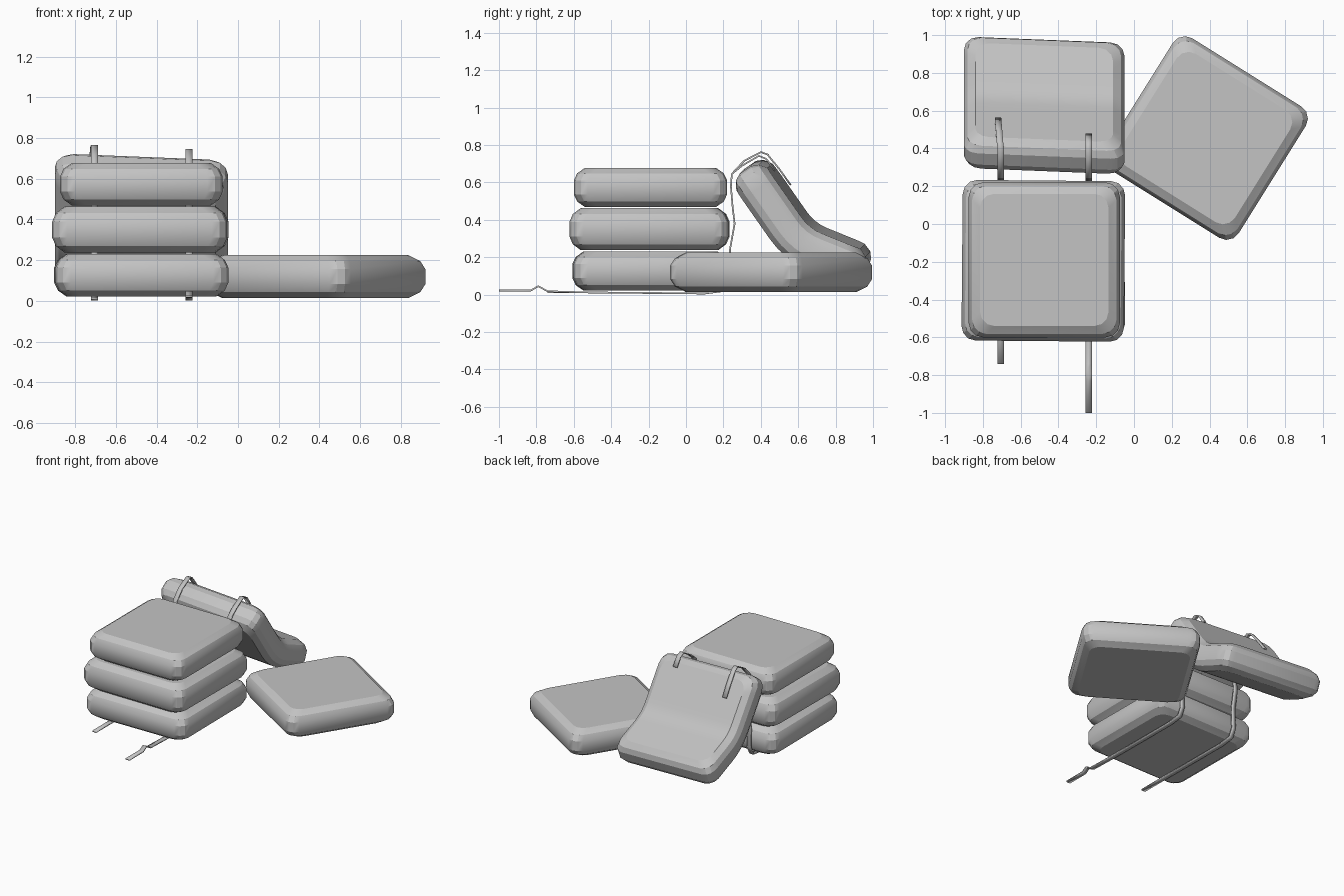
import bpy, bmesh, math
from mathutils import Matrix, Vector

cube = bpy.data.objects.get("Cube")
if cube:
    bpy.data.objects.remove(cube, do_unlink=True)

fabric = bpy.data.materials.new("grey_fabric")
fabric.use_nodes = True
GREY = (0.55, 0.55, 0.55, 1)
fabric.diffuse_color = GREY
fabric.node_tree.nodes["Principled BSDF"].inputs["Base Color"].default_value = GREY


def finish(name, bm):
    """Turn a bmesh into a smooth-shaded object."""
    bmesh.ops.recalc_face_normals(bm, faces=bm.faces)
    mesh = bpy.data.meshes.new(name)
    bm.to_mesh(mesh)
    bm.free()
    mesh.materials.append(fabric)
    obj = bpy.data.objects.new(name, mesh)
    bpy.context.collection.objects.link(obj)
    bpy.ops.object.select_all(action='DESELECT')
    obj.select_set(True)
    bpy.context.view_layer.objects.active = obj
    bpy.ops.object.shade_smooth_by_angle(angle=math.radians(25))
    return obj


# Soft edge of a cushion: (inset from side, fraction of half height)
EDGE = [(0.06, -1), (0.018, -0.72), (0, -0.35), (0, 0.35), (0.018, 0.72), (0.06, 1)]


def cushion_mesh(width, depth, height, radius=0.075, cuts=0):
    """Rounded square outlines lofted through the edge profile, capped flat."""
    bm = bmesh.new()
    rings = []
    for inset, level in EDGE:
        ring = []
        for corner, (sx, sy) in enumerate([(1, 1), (-1, 1), (-1, -1), (1, -1)]):
            cx = sx * (width / 2 - inset - radius)
            cy = sy * (depth / 2 - inset - radius)
            for step in range(4):
                a = math.pi / 2 * (corner + step / 3)
                ring.append(bm.verts.new((cx + radius * math.cos(a),
                                          cy + radius * math.sin(a),
                                          level * height / 2)))
        rings.append(ring)
    for low, high in zip(rings, rings[1:]):
        for i in range(len(low)):
            j = (i + 1) % len(low)
            bm.faces.new((low[i], low[j], high[j], high[i]))
    bm.faces.new(rings[0])
    bm.faces.new(rings[-1])
    # Cross cuts let the cushion bend
    for i in range(cuts):
        y = depth * 0.78 * ((i + 0.5) / cuts - 0.5)
        bmesh.ops.bisect_plane(bm, geom=bm.verts[:] + bm.edges[:] + bm.faces[:],
                               plane_co=(0, y, 0), plane_no=(0, 1, 0))
    return bm


def flat_cushion(name, size, centre, turn=0.0):
    bm = cushion_mesh(*size)
    place = Matrix.Translation(centre) @ Matrix.Rotation(math.radians(turn), 4, 'Z')
    bmesh.ops.transform(bm, matrix=place, verts=bm.verts)
    return finish(name, bm)


# Stack of three cushions and one lying beside it
flat_cushion("bottom_cushion", (0.85, 0.83, 0.21), (-0.475, -0.19, 0.126), 0.5)
flat_cushion("middle_cushion", (0.86, 0.85, 0.225), (-0.48, -0.195, 0.35), -0.5)
flat_cushion("top_cushion", (0.80, 0.82, 0.21), (-0.475, -0.19, 0.573))
flat_cushion("floor_cushion", (0.83, 0.82, 0.21), (0.38, 0.455, 0.119), -32)

# Cushion slumped against the back of the stack
LENGTH = 0.86


def slope(s):
    t = min(max((s - 0.38) / 0.2, 0), 1)
    return math.radians(-55 + 33 * t)


def slump(co):
    s = co.y + LENGTH / 2
    y, z, steps = 0.33, 0.68, 40
    for i in range(steps):
        a = slope(s * (i + 0.5) / steps)
        y += math.cos(a) * s / steps
        z += math.sin(a) * s / steps
    a = slope(s)
    y -= math.sin(a) * co.z
    z += math.cos(a) * co.z
    return Vector((co.x - 0.475, y - 0.04 * co.x, z - 0.04 * co.x))


bm = cushion_mesh(0.85, LENGTH, 0.205, cuts=13)
for v in bm.verts:
    v.co = slump(v.co)
finish("leaning_cushion", bm)


def strap(name, x, path, width=0.034, drift=0.0):
    """Thin ribbon following a (y, z) path, wandering sideways at its end."""
    bm = bmesh.new()
    rows = []
    for i, (y, z) in enumerate(path):
        cx = x + drift * max(0, i - len(path) + 4)
        rows.append([bm.verts.new((cx + side * width / 2, y, z)) for side in (-1, 1)])
    for a, b in zip(rows, rows[1:]):
        bm.faces.new((a[0], a[1], b[1], b[0]))
    obj = finish(name, bm)
    solid = obj.modifiers.new("thickness", 'SOLIDIFY')
    solid.thickness = 0.009
    solid.offset = 0


# Straps run under the stack, up its back and over the leaning cushion
UP_BACK = [(-0.55, 0.012), (0.1, 0.006), (0.21, 0.02), (0.24, 0.08), (0.235, 0.24),
           (0.26, 0.38), (0.25, 0.46), (0.24, 0.58), (0.245, 0.645)]
strap("right_strap", -0.705, [(-0.74, 0.012)] + UP_BACK +
      [(0.31, 0.715), (0.40, 0.762), (0.435, 0.75), (0.50, 0.67), (0.56, 0.585)], drift=-0.005)
strap("left_strap", -0.24, [(-1.0, 0.022), (-0.83, 0.022), (-0.79, 0.045), (-0.74, 0.018)] + UP_BACK +
      [(0.30, 0.69), (0.39, 0.742), (0.43, 0.725), (0.475, 0.66)])
